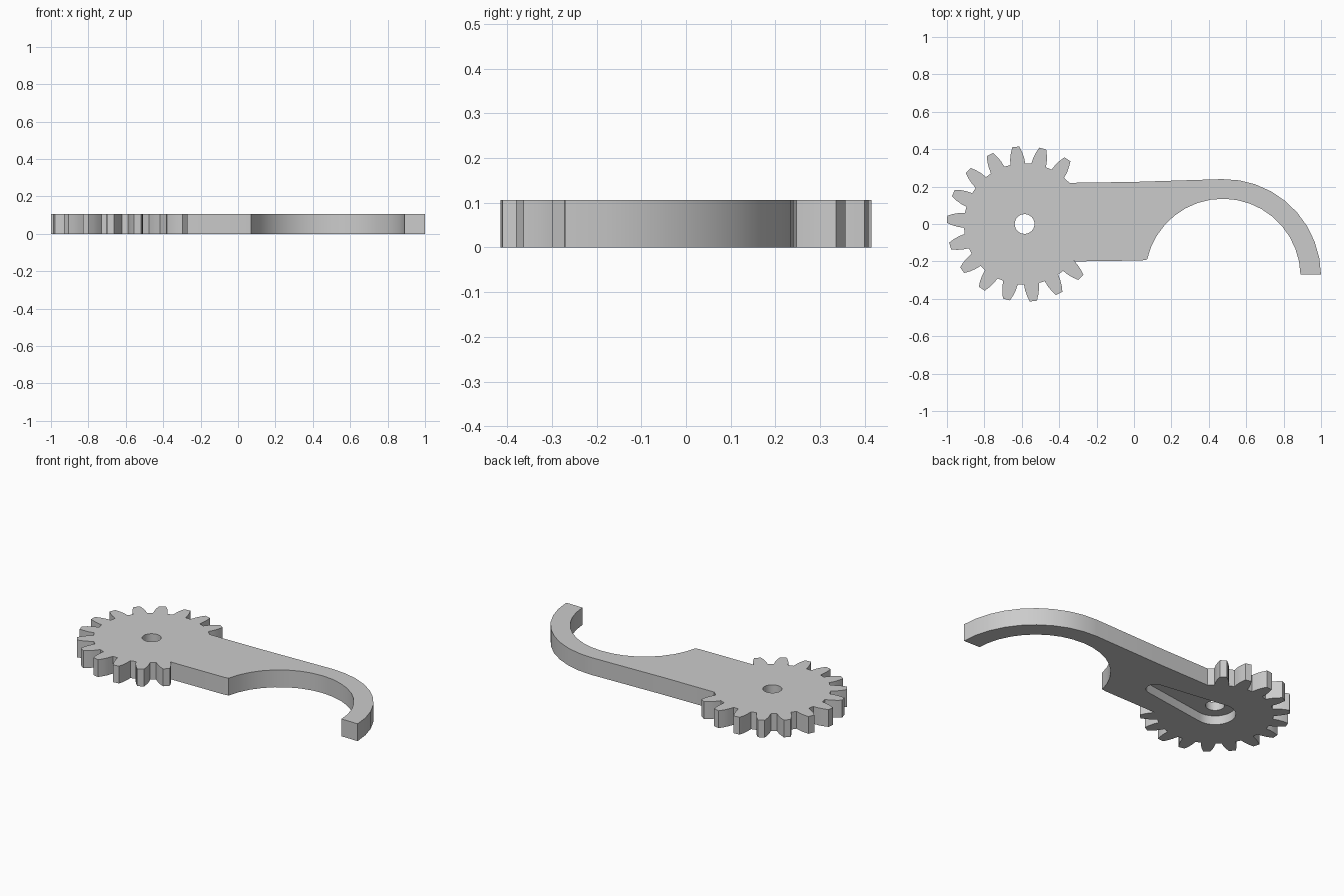
import bpy, bmesh
from math import radians, cos, sin, acos, degrees
from mathutils import Vector

if "Cube" in bpy.data.objects:
    bpy.data.objects.remove(bpy.data.objects["Cube"])

THICK = 0.106
HUB = (-0.585, 0.0)

grey = bpy.data.materials.new("light grey plastic")
grey.use_nodes = True
colour = (0.6, 0.6, 0.6, 1)
grey.diffuse_color = colour
grey.node_tree.nodes["Principled BSDF"].inputs["Base Color"].default_value = colour


def arc(centre, r, start, end, steps):
    """Points on an arc, angles in degrees."""
    angles = [radians(start + (end - start) * i / steps) for i in range(steps + 1)]
    return [(centre[0] + r * cos(a), centre[1] + r * sin(a)) for a in angles]


def prism(name, outline, z0, z1):
    """Extrude a counter-clockwise outline from z0 to z1."""
    bm = bmesh.new()
    base = bm.faces.new([bm.verts.new((x, y, z0)) for x, y in outline])
    top = bmesh.ops.extrude_face_region(bm, geom=[base], use_keep_orig=True)["geom"]
    moved = [v for v in top if isinstance(v, bmesh.types.BMVert)]
    bmesh.ops.translate(bm, verts=moved, vec=(0, 0, z1 - z0))
    bmesh.ops.recalc_face_normals(bm, faces=bm.faces)
    mesh = bpy.data.meshes.new(name)
    bm.to_mesh(mesh)
    bm.free()
    mesh.materials.append(grey)
    obj = bpy.data.objects.new(name, mesh)
    bpy.context.collection.objects.link(obj)
    return obj


def tooth(angle):
    """One gear tooth, widest at its root, with curved flanks."""
    a = radians(angle)
    out, side = Vector((cos(a), sin(a))), Vector((-sin(a), cos(a)))
    flank = [(0.322, 0.040), (0.355, 0.037), (0.385, 0.030), (0.415, 0.019)]
    shape = [(r, -w) for r, w in flank] + [(r, w) for r, w in reversed(flank)]
    return [tuple(Vector(HUB) + out * r + side * w) for r, w in shape]


# Silhouette: gear teeth, lower arm edge, inner hook, outer hook, upper arm edge
outline = []
for i in range(14):
    outline += tooth(56.5 + 20 * i)
outline += [(-0.315, -0.2), (0.04, -0.195)]
outline += arc((0.475, -0.28), 0.415, 167.5, 1.5, 17)
outline += arc((0.48, -0.28), 0.52, 1, 91, 9)
outline += [(0.0, 0.225), (-0.345, 0.22)]
claw = prism("gear_claw", outline, 0, THICK)

# Tapered recess under the hub, and the screw hole through it
wide, narrow, tip_x = 0.115, 0.053, -0.155
t = degrees(acos((wide - narrow) / (tip_x - HUB[0])))
slot = arc(HUB, wide, t, 360 - t, 20) + arc((tip_x, 0), narrow, -t, t, 12)
cutters = [
    prism("recess_cutter", slot, -0.05, 0.055),
    prism("hole_cutter", arc(HUB, 0.053, 0, 345, 23), -0.05, THICK + 0.05),
]

bpy.context.view_layer.objects.active = claw
for cutter in cutters:
    cutter.hide_render = True
    mod = claw.modifiers.new(cutter.name, "BOOLEAN")
    mod.operation = "DIFFERENCE"
    mod.solver = "EXACT"
    mod.object = cutter
    bpy.ops.object.modifier_apply(modifier=mod.name)
for cutter in cutters:
    bpy.data.objects.remove(cutter)

# Smooth curved walls, sharp rims
bpy.ops.object.select_all(action="DESELECT")
claw.select_set(True)
bpy.ops.object.shade_smooth_by_angle(angle=radians(30))
